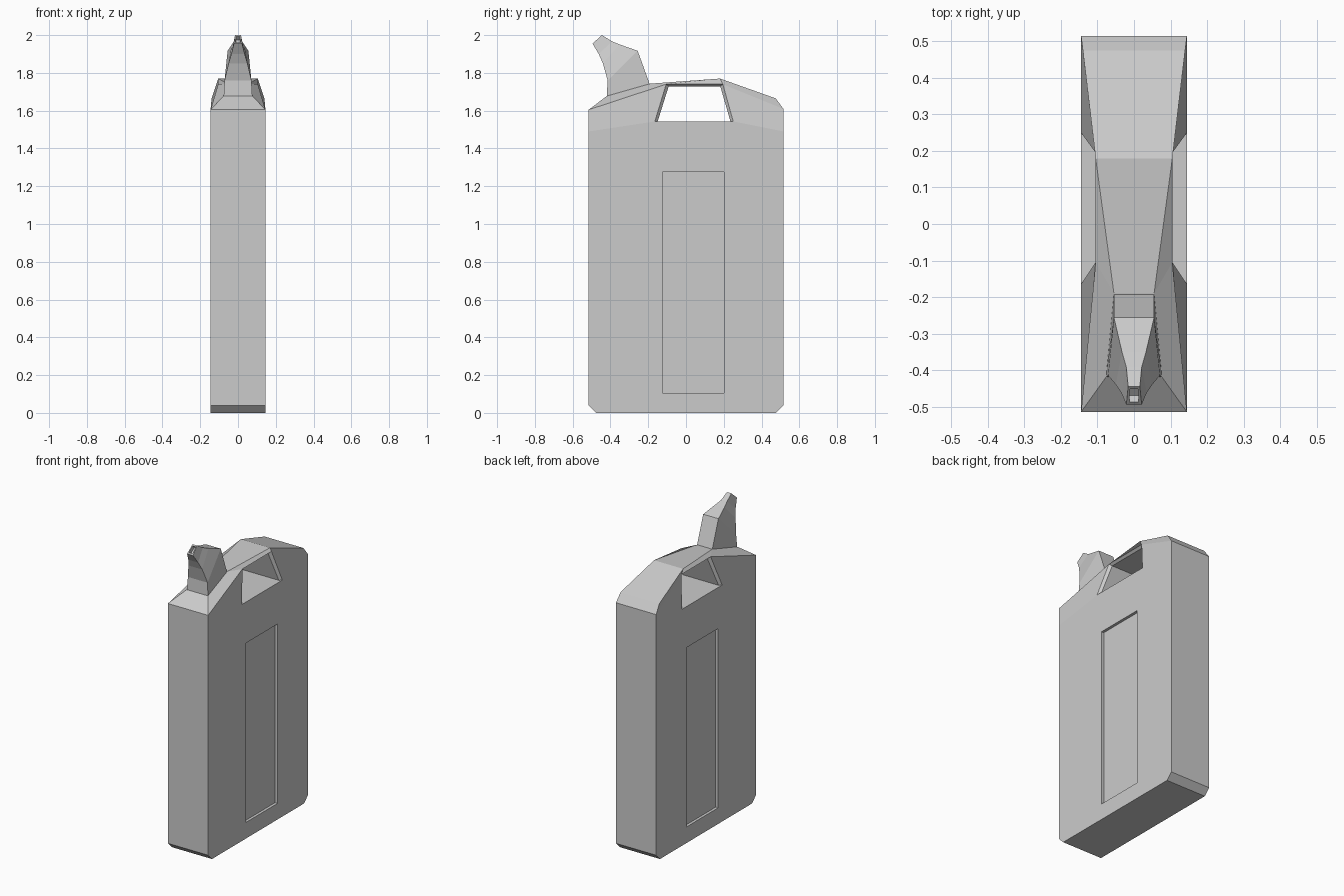
import bpy, bmesh

if "Cube" in bpy.data.objects:
    bpy.data.objects.remove(bpy.data.objects["Cube"])


def make_object(name, points, side_faces, spans):
    """Build both halves from right-hand points; spans join the halves across x = 0."""
    bm = bmesh.new()
    right = {k: bm.verts.new(p) for k, p in points.items()}
    left = {k: bm.verts.new((-p[0], p[1], p[2])) for k, p in points.items()}
    for half in (right, left):
        for face in side_faces:
            bm.faces.new([half[k] for k in face])
    for m, n in spans:
        bm.faces.new([right[m], right[n], left[n], left[m]])
    bmesh.ops.recalc_face_normals(bm, faces=bm.faces)
    mesh = bpy.data.meshes.new(name)
    bm.to_mesh(mesh)
    bm.free()
    obj = bpy.data.objects.new(name, mesh)
    bpy.context.collection.objects.link(obj)
    return obj


W = 0.145
body = {
    # outer profile, counted from the bottom front corner round over the top
    "a": (W, -0.475, 0), "b": (W, -0.515, 0.04), "c": (W, -0.515, 1.49),
    "d": (W, -0.515, 1.605), "e": (0.077, -0.42, 1.677), "f": (0.055, -0.19, 1.743),
    "g": (0.105, 0.18, 1.77), "h": (0.14, 0.475, 1.665), "i": (W, 0.515, 1.61),
    "j": (W, 0.515, 1.49), "k": (W, 0.515, 0.04), "l": (W, 0.475, 0),
    # handle opening, outer rim
    "p": (W, -0.165, 1.543), "q": (0.105, -0.105, 1.74),
    "r": (0.105, 0.195, 1.74), "s": (W, 0.25, 1.543),
    # handle opening, inner rim
    "P": (0.13, -0.15, 1.543), "Q": (0.09, -0.092, 1.728),
    "R": (0.09, 0.182, 1.728), "S": (0.13, 0.235, 1.543),
    # side panel rim and recessed floor
    "t": (W, -0.125, 0.105), "u": (W, -0.125, 1.275),
    "v": (W, 0.2, 1.275), "w": (W, 0.2, 0.105),
    "T": (0.127, -0.125, 0.105), "U": (0.127, -0.125, 1.275),
    "V": (0.127, 0.2, 1.275), "W": (0.127, 0.2, 0.105),
}
sides = ["abcput", "psvu", "sjklwv", "latw",      # flat side around the panel
         "cdqp", "defq", "fgrq", "ghir", "ijsr",  # sloping shoulders
         "TUVW"]
for ring in ("pqrs", "tuvw"):                     # rim walls
    for m, n in zip(ring, ring[1:] + ring[0]):
        sides.append(m + n + n.upper() + m.upper())
outline, hole = "abcdefghijkl", "PQRS"
spans = [m + n for loop in (outline, hole) for m, n in zip(loop, loop[1:] + loop[0])]
make_object("can_body", body, sides, spans)

# Spout: matching front and back edges lofted from base to tip
front = [(0.077, -0.42, 1.66), (0.071, -0.415, 1.76), (0.05, -0.44, 1.85),
         (0.035, -0.462, 1.90), (0.021, -0.495, 1.955)]
back = [(0.055, -0.19, 1.735), (0.055, -0.256, 1.917), (0.033, -0.35, 1.95),
        (0.021, -0.392, 1.967), (0.016, -0.445, 2.0)]
spout = {f"f{i}": p for i, p in enumerate(front)}
spout.update({f"b{i}": p for i, p in enumerate(back)})
# small pouring hole in the tip
spout.update({"m": (0.013, -0.488, 1.962), "n": (0.011, -0.452, 1.993),
              "M": (0.013, -0.47, 1.945), "N": (0.011, -0.435, 1.975)})
faces = [(f"f{i}", f"b{i}", f"b{i+1}", f"f{i+1}") for i in range(4)]
faces += [("f4", "b4", "n", "m"), ("m", "n", "N", "M")]
spans = [(f"{c}{i}", f"{c}{i+1}") for c in "fb" for i in range(4)]
spans += [("f0", "b0"), ("f4", "m"), ("b4", "n"), ("m", "M"), ("n", "N"), ("M", "N")]
make_object("pouring_spout", spout, faces, spans)
